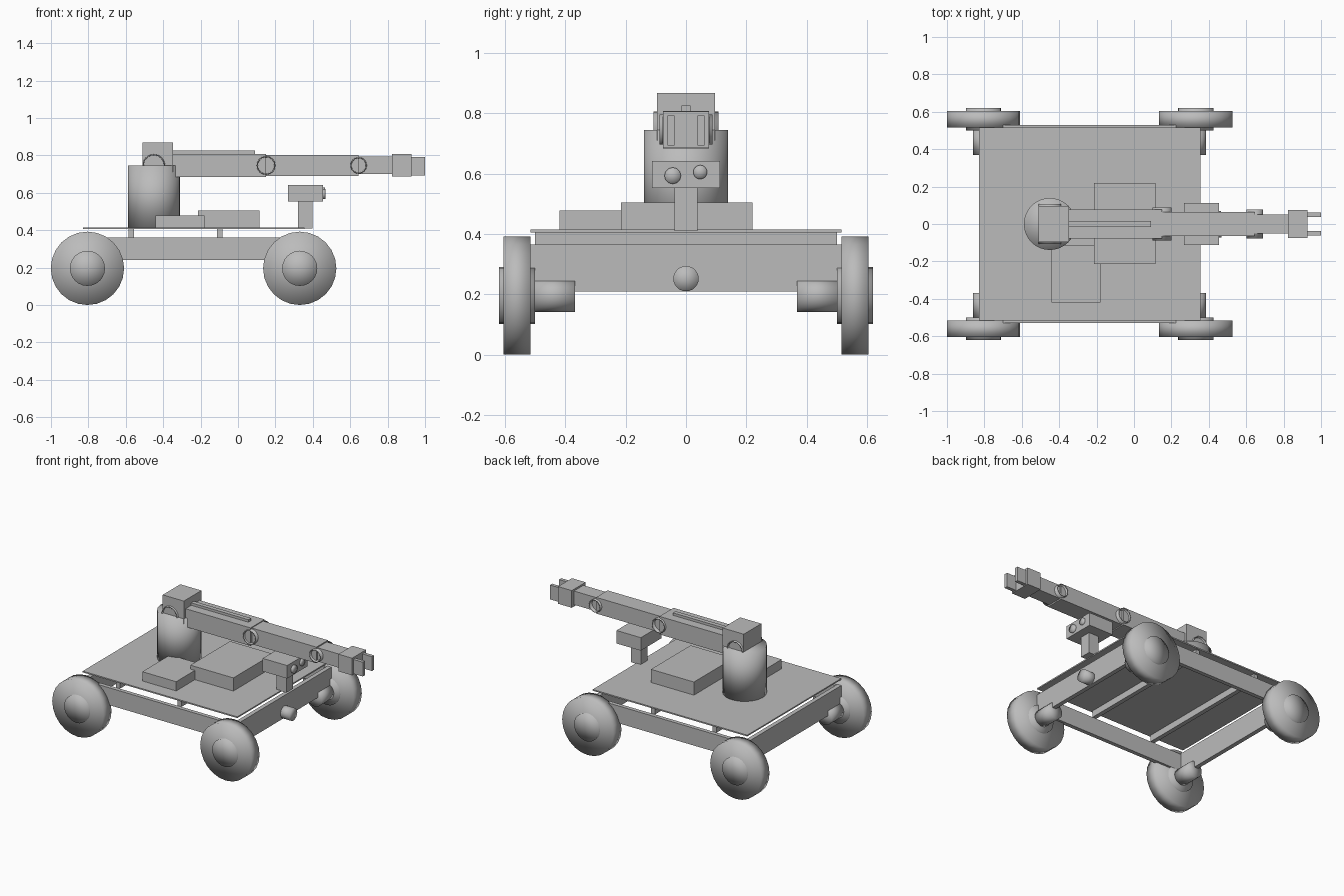
import bpy
import bmesh
from math import pi
from mathutils import Matrix

if "Cube" in bpy.data.objects:
    bpy.data.objects.remove(bpy.data.objects["Cube"], do_unlink=True)

grey = bpy.data.materials.new("plain_grey")
grey.use_nodes = True
COLOUR = (0.5, 0.5, 0.5, 1)
grey.diffuse_color = COLOUR
grey.node_tree.nodes["Principled BSDF"].inputs["Base Color"].default_value = COLOUR

TURN = {"x": Matrix.Rotation(pi / 2, 4, "Y"),
        "y": Matrix.Rotation(pi / 2, 4, "X"),
        "z": Matrix.Identity(4)}


def finish(name, bm, smooth=False):
    mesh = bpy.data.meshes.new(name)
    for face in bm.faces:
        face.smooth = smooth
    bm.to_mesh(mesh)
    bm.free()
    mesh.materials.append(grey)
    obj = bpy.data.objects.new(name, mesh)
    bpy.context.collection.objects.link(obj)
    return obj


def box(name, xs, ys, zs):
    """Box from its (low, high) range on each axis."""
    bm = bmesh.new()
    bmesh.ops.create_cube(bm, size=1)
    spans = (xs, ys, zs)
    bmesh.ops.scale(bm, vec=[hi - lo for lo, hi in spans], verts=bm.verts)
    bmesh.ops.translate(bm, vec=[(lo + hi) / 2 for lo, hi in spans], verts=bm.verts)
    return finish(name, bm)


def cylinder(name, axis, centre, radius, length, sides=24, wall=0):
    """Soft-shaded cylinder; with a wall it becomes an open tube."""
    bm = bmesh.new()
    bmesh.ops.create_cone(bm, cap_ends=not wall, cap_tris=True, segments=sides,
                          radius1=radius, radius2=radius, depth=length,
                          matrix=Matrix.Translation(centre) @ TURN[axis])
    obj = finish(name, bm, True)
    if wall:
        shell = obj.modifiers.new("wall", "SOLIDIFY")
        shell.thickness = wall
        shell.offset = -1
    return obj


# Wheels, hubs and drive motors
for end, x in (("rear", -0.805), ("front", 0.33)):
    for side, s in (("left", 1), ("right", -1)):
        tag = f"{end}_{side}"
        cylinder(f"wheel_{tag}", "y", (x, s * 0.56, 0.196), 0.196, 0.09)
        cylinder(f"hub_{tag}", "y", (x, s * 0.56, 0.196), 0.094, 0.12)
        cylinder(f"motor_{tag}", "y", (x, s * 0.437, 0.196), 0.055, 0.137)

# Chassis frame and deck
for side, s in (("left", 1), ("right", -1)):
    box(f"side_rail_{side}", (-0.82, 0.345), sorted((s * 0.5, s * 0.528)), (0.24, 0.36))
box("rear_beam", (-0.83, -0.8), (-0.515, 0.515), (0.21, 0.365))
box("front_beam", (0.325, 0.355), (-0.515, 0.515), (0.21, 0.365))
for name, x in (("rear", -0.57), ("middle", -0.098)):
    box(f"deck_support_{name}", (x - 0.015, x + 0.015), (-0.5, 0.5), (0.36, 0.406))
box("deck", (-0.83, 0.355), (-0.515, 0.515), (0.405, 0.414))
cylinder("front_sensor", "x", (0.375, 0, 0.252), 0.042, 0.1)

# Equipment boxes
box("large_equipment_box", (-0.215, 0.115), (-0.215, 0.22), (0.41, 0.505))
box("small_equipment_box", (-0.44, -0.18), (-0.42, -0.115), (0.41, 0.478))

# Camera mast
box("camera_post", (0.32, 0.397), (-0.038, 0.038), (0.41, 0.56))
box("camera_head", (0.268, 0.455), (-0.112, 0.112), (0.552, 0.642))
cylinder("camera_lens_large", "x", (0.455, -0.044, 0.593), 0.027, 0.026)
cylinder("camera_lens_small", "x", (0.455, 0.047, 0.605), 0.023, 0.02)

# Turret and shoulder
cylinder("turret", "z", (-0.45, 0, 0.577), 0.139, 0.335, 32)
box("shoulder_block", (-0.51, -0.348), (-0.096, 0.096), (0.71, 0.868))

# Arm sections, wrist and gripper
box("upper_arm", (-0.36, 0.15), (-0.077, 0.077), (0.683, 0.808))
box("arm_top_strip", (-0.36, 0.09), (-0.015, 0.015), (0.8, 0.825))
box("forearm", (0.15, 0.645), (-0.063, 0.063), (0.69, 0.802))
box("wrist_arm", (0.645, 0.825), (-0.052, 0.052), (0.699, 0.794))
box("wrist_block", (0.823, 0.928), (-0.076, 0.076), (0.687, 0.806))
for side, s in (("left", 1), ("right", -1)):
    box(f"gripper_{side}", (0.92, 1.0), sorted((s * 0.038, s * 0.062)), (0.693, 0.792))

# Joint rings
for name, x, radius, length in (("shoulder", -0.45, 0.06, 0.216),
                                ("elbow", 0.15, 0.05, 0.176),
                                ("wrist", 0.645, 0.044, 0.156)):
    cylinder(f"{name}_ring", "y", (x, 0, 0.746), radius, length, wall=0.006)
